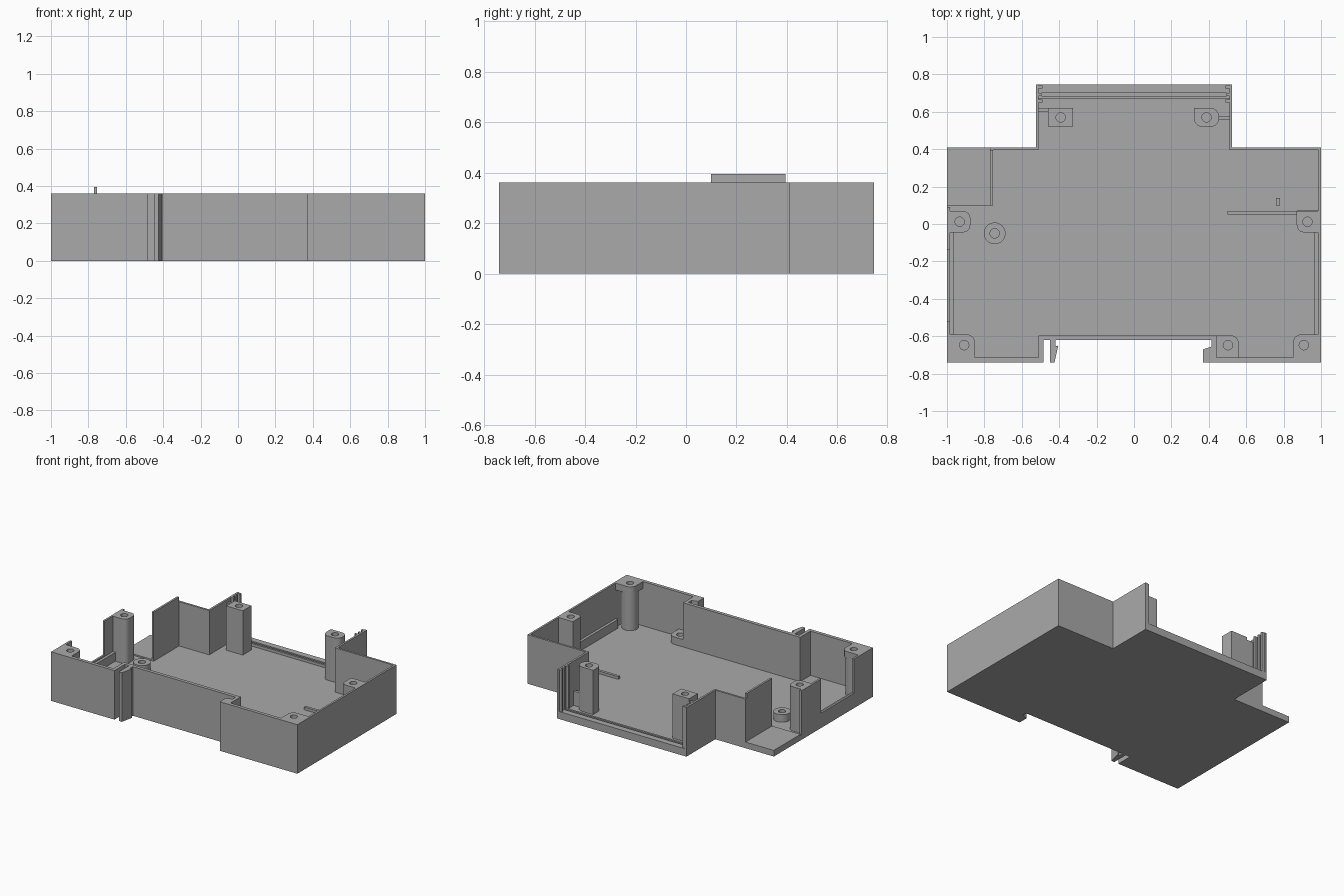
import bpy, math

if "Cube" in bpy.data.objects:
    bpy.data.objects.remove(bpy.data.objects["Cube"])

grey = bpy.data.materials.new("light_grey_plastic")
grey.diffuse_color = (0.40, 0.40, 0.40, 1)
grey.use_nodes = True
grey.node_tree.nodes["Principled BSDF"].inputs["Base Color"].default_value = grey.diffuse_color

FLOOR, TOP = 0.035, 0.36


def prism(name, pts, z0, z1, holes=()):
    """Extrude a plan outline (with optional round holes) from z0 to z1."""
    cu = bpy.data.curves.new(name, 'CURVE')
    cu.dimensions, cu.fill_mode = '2D', 'BOTH'
    cu.extrude = (z1 - z0) / 2
    rings = [pts] + [circle(x, y, r, 20) for x, y, r in holes]
    for ring in rings:
        sp = cu.splines.new('POLY')
        sp.points.add(len(ring) - 1)
        for p, (x, y) in zip(sp.points, ring):
            p.co = (x, y, 0, 1)
        sp.use_cyclic_u = True
    ob = bpy.data.objects.new(name, cu)
    ob.location.z = (z0 + z1) / 2
    bpy.context.collection.objects.link(ob)
    bpy.ops.object.select_all(action='DESELECT')
    ob.select_set(True)
    bpy.context.view_layer.objects.active = ob
    bpy.ops.object.convert(target='MESH')
    ob = bpy.context.object
    ob.data.materials.clear()
    ob.data.materials.append(grey)
    bpy.ops.object.shade_smooth_by_angle(angle=math.radians(30))
    return ob


def circle(x, y, r, n=24):
    return [(x + r * math.cos(2 * math.pi * i / n),
             y + r * math.sin(2 * math.pi * i / n)) for i in range(n)]


def rounded(x0, x1, y0, y1, radii):
    """Rectangle with corner radii in the order (right-top, left-top, left-bottom, right-bottom)."""
    pts = []
    corners = [(x1, y1, -1, -1), (x0, y1, 1, -1), (x0, y0, 1, 1), (x1, y0, -1, 1)]
    for k, ((x, y, sx, sy), r) in enumerate(zip(corners, radii)):
        if r == 0:
            pts.append((x, y))
            continue
        for i in range(7):
            a = math.radians(90 * k + 15 * i)
            pts.append((x + sx * r + r * math.cos(a), y + sy * r + r * math.sin(a)))
    return pts


def box(name, x0, x1, y0, y1, z0, z1):
    return prism(name, rounded(x0, x1, y0, y1, (0, 0, 0, 0)), z0, z1)


# Outer outline along the front and right, including the rail clip and hook
outer = [(-1, -0.74), (-0.485, -0.74), (-0.485, -0.62), (-0.45, -0.62),
         (-0.45, -0.74), (-0.425, -0.74), (-0.405, -0.65), (-0.42, -0.655),
         (-0.42, -0.62), (0.415, -0.62), (0.415, -0.655), (0.37, -0.67),
         (0.37, -0.74), (1, -0.74), (1, 0.41), (0.525, 0.41), (0.525, 0.745)]
inner = [(0.51, 0.745), (0.51, 0.395), (0.985, 0.395), (0.985, -0.715),
         (0.44, -0.715), (0.44, -0.595), (-0.51, -0.595), (-0.51, -0.715),
         (-0.985, -0.715), (-0.985, -0.52)]

# Floor and main walls
prism("floor", outer + [(-0.525, 0.745), (-0.525, 0.41), (-1, 0.41)], 0, FLOOR)
prism("front_and_right_wall", [(-1, -0.52)] + outer + inner, FLOOR, TOP)
prism("back_left_wall", [(-0.525, 0.745), (-0.525, 0.41), (-0.77, 0.41),
                         (-0.77, 0.395), (-0.51, 0.395), (-0.51, 0.745)], FLOOR, TOP)
box("terminal_partition", -0.77, -0.755, 0.10, 0.395, FLOOR, 0.395)
box("terminal_floor_pad", -1, -0.755, 0.10, 0.41, FLOOR, 0.045)
box("left_low_wall", -1, -0.985, -0.52, -0.14, FLOOR, 0.11)
box("left_wall_tab", -1, -0.985, -0.14, 0.09, FLOOR, TOP)

# Ledges along both side walls
for side, s in (("left", -1), ("right", 1)):
    xs = sorted((s * 0.985, s * 0.965))
    box(side + "_ledge", xs[0], xs[1], -0.59, -0.045, FLOOR, 0.10)

# Panel groove at the back: floor rails and wall ribs
box("back_lip", -0.525, 0.525, 0.70, 0.745, FLOOR, 0.055)
box("back_inner_rail", -0.51, 0.51, 0.67, 0.685, FLOOR, 0.055)
for side, s in (("left", -1), ("right", 1)):
    for i, (y0, y1, w) in enumerate([(0.725, 0.74, 0.02), (0.685, 0.70, 0.015),
                                     (0.65, 0.665, 0.02)]):
        xs = sorted((s * 0.51, s * (0.51 - w)))
        box(f"{side}_panel_rib_{i}", xs[0], xs[1], y0, y1, FLOOR, TOP)

# Tall screw posts
R = 0.025
prism("back_left_post", rounded(-0.46, -0.325, 0.52, 0.62, (0, 0, 0, 0)),
      FLOOR, TOP, [(-0.392, 0.57, R)])
prism("back_right_post", rounded(0.32, 0.455, 0.52, 0.62, (0.045, 0, 0.045, 0.045)),
      FLOOR, TOP, [(0.388, 0.57, R)])
prism("left_post", rounded(-0.985, -0.875, -0.045, 0.07, (0.04, 0, 0, 0.04)),
      FLOOR, TOP, [(-0.932, 0.012, R)])
prism("right_post", rounded(0.87, 0.985, -0.045, 0.07, (0, 0, 0.04, 0)),
      FLOOR, TOP, [(0.928, 0.012, R)])
box("back_left_post_web", -0.51, -0.46, 0.60, 0.62, FLOOR, TOP - 0.02)
box("back_right_post_web", 0.455, 0.51, 0.555, 0.575, FLOOR, 0.14)

# Front corner posts: round column under a wider head
for side, s in (("left", -1), ("right", 1)):
    xs = sorted((s * 0.985, s * 0.85))
    radii = (0.045, 0, 0, 0) if s < 0 else (0, 0.045, 0, 0)
    hole = [(s * 0.908, -0.648, R)]
    prism(side + "_corner_post_head", rounded(xs[0], xs[1], -0.715, -0.59, radii),
          0.31, TOP, hole)
    prism(side + "_corner_post_column", circle(s * 0.908, -0.648, 0.056), FLOOR, 0.31, hole)

# Low bosses
prism("low_round_boss", circle(-0.745, -0.05, 0.058, 32), FLOOR, 0.09, [(-0.745, -0.05, R)])
prism("low_front_boss", rounded(0.44, 0.56, -0.715, -0.595, (0.045, 0, 0, 0)),
      FLOOR, 0.09, [(0.502, -0.648, R)])

# Small floor details
box("floor_rib", 0.50, 0.875, 0.05, 0.07, FLOOR, 0.055)
box("floor_rib_end", 0.875, 0.985, 0.055, 0.075, FLOOR, 0.055)
box("floor_peg", 0.76, 0.78, 0.10, 0.14, FLOOR, 0.06)
